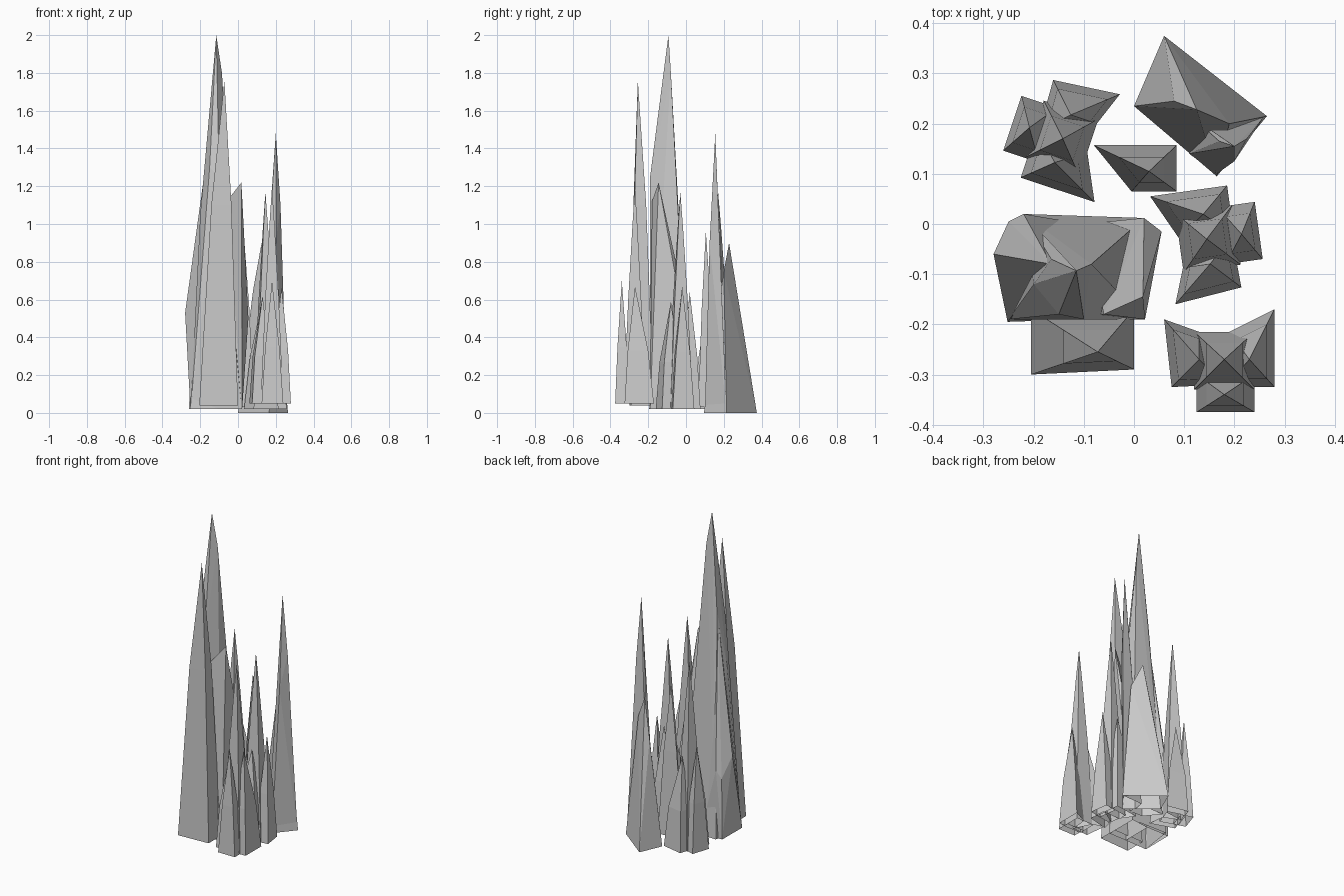
import bpy, bmesh
from math import radians
from mathutils import Matrix, Vector

cube = bpy.data.objects.get("Cube")
if cube:
    bpy.data.objects.remove(cube, do_unlink=True)

stone = bpy.data.materials.new("grey_stone")
stone.use_nodes = True
GREY = (0.6, 0.6, 0.6, 1)
stone.diffuse_color = GREY
stone.node_tree.nodes["Principled BSDF"].inputs["Base Color"].default_value = GREY


def finish(name, bm, matrix=Matrix()):
    """Turn the closed solid outward, then open its underside."""
    bmesh.ops.recalc_face_normals(bm, faces=bm.faces)
    floor = [f for f in bm.faces if f.normal.z < -.99]
    bmesh.ops.delete(bm, geom=floor, context="FACES_ONLY")
    bm.transform(matrix)
    mesh = bpy.data.meshes.new(name)
    bm.to_mesh(mesh)
    bm.free()
    mesh.materials.append(stone)
    bpy.context.collection.objects.link(bpy.data.objects.new(name, mesh))


def shard(name, base, z0, peaks):
    """Convex block from a flat footprint and a few upper corners."""
    bm = bmesh.new()
    for p in [(x, y, z0) for x, y in base] + peaks:
        bm.verts.new(p)
    hull = bmesh.ops.convex_hull(bm, input=bm.verts)
    loose = set(hull["geom_interior"] + hull["geom_unused"])
    bmesh.ops.delete(bm, geom=[v for v in loose if isinstance(v, bmesh.types.BMVert)],
                     context="VERTS")
    finish(name, bm)


def spire(name, base, levels, apex, matrix=Matrix()):
    """Footprint lofted toward an apex; each level is (height, pull to apex)."""
    bm = bmesh.new()
    tip = Vector(apex)
    rings = [[bm.verts.new(Vector((x, y, z)).lerp(Vector((tip.x, tip.y, z)), t))
              for x, y in base] for z, t in levels]
    top = bm.verts.new(tip)
    bm.faces.new(rings[0])
    n = len(base)
    for i in range(n):
        j = (i + 1) % n
        for low, high in zip(rings, rings[1:]):
            bm.faces.new((low[i], low[j], high[j], high[i]))
        bm.faces.new((rings[-1][i], rings[-1][j], top))
    finish(name, bm, matrix)


# Three-lobed small rock, placed three times with different turns
def lobed_rock(name, x, y, z, turn):
    m = Matrix.Translation((x, y, z)) @ Matrix.Rotation(radians(turn), 4, "Z")
    spire(name + "_core", [(-.06, -.06), (.06, -.06), (.06, .055), (-.06, .055)],
          [(.05, 0), (.6, .4), (1.0, .78)], (0, 0, 1.2), m)
    spire(name + "_narrow_lobe", [(-.055, -.105), (.06, -.105), (.06, -.03), (-.055, -.03)],
          [(.05, 0), (.35, .35)], (0, -.07, .7), m)
    spire(name + "_left_lobe", [(-.12, .08), (-.105, -.055), (0, -.05), (-.05, .055)],
          [(.05, 0), (.3, .25)], (-.05, 0, .62), m)
    spire(name + "_right_lobe", [(.1, .1), (.1, -.055), (0, -.055), (.01, .055)],
          [(.05, 0), (.33, .3)], (.05, 0, .67), m)


lobed_rock("front_rock", .18, -.27, 0, 0)
lobed_rock("side_rock", .145, -.03, -.03, 98)
lobed_rock("back_rock", -.142, .17, -.03, -108.4)

# Tall main rock
shard("main_spire", [(-.25, -.19), (-.22, .02), (.02, .012), (.02, -.19)], .02,
      [(-.2, -.12, 1.05), (-.15, -.18, 1.3), (-.1, -.19, 1.25), (-.05, -.05, 1.1),
       (-.165, -.07, 1.4), (-.085, -.08, 1.8), (-.115, -.093, 2)])
shard("main_left_bulge", [(-.252, -.195), (-.25, 0), (-.1, 0), (-.1, -.19)], .02,
      [(-.28, -.06, .53), (-.25, .005, .4), (-.22, .02, .45), (-.165, -.08, 1.36)])
shard("main_right_bulge", [(.022, -.19), (.02, .012), (-.1, 0), (-.1, -.19)], .02,
      [(.055, -.015, .5), (.02, .012, .5), (.018, -.145, 1.22), (-.06, -.18, 1.12)])
spire("main_front_spire", [(-.205, -.3), (0, -.29), (0, -.17), (-.205, -.17)],
      [(.04, 0), (1.1, .48)], (-.072, -.255, 1.76))

# Wide wedge rock at the back
shard("wedge_base", [(.06, .375), (.265, .215), (.165, .095), (0, .235)], 0,
      [(.08, .245, .65), (.125, .228, .9), (.19, .2, .75)])
shard("wedge_spire", [(.165, .1), (.26, .215), (.12, .21), (.11, .14)], 0,
      [(.225, .17, 1.1), (.17, .165, 1.05), (.2, .125, .9), (.2, .155, 1.48)])

# Small filler rock in the middle
spire("middle_rock", [(-.08, .157), (-.005, .065), (.085, .065), (.085, .157)],
      [(.03, 0), (.55, .45)], (.03, .105, .96))
